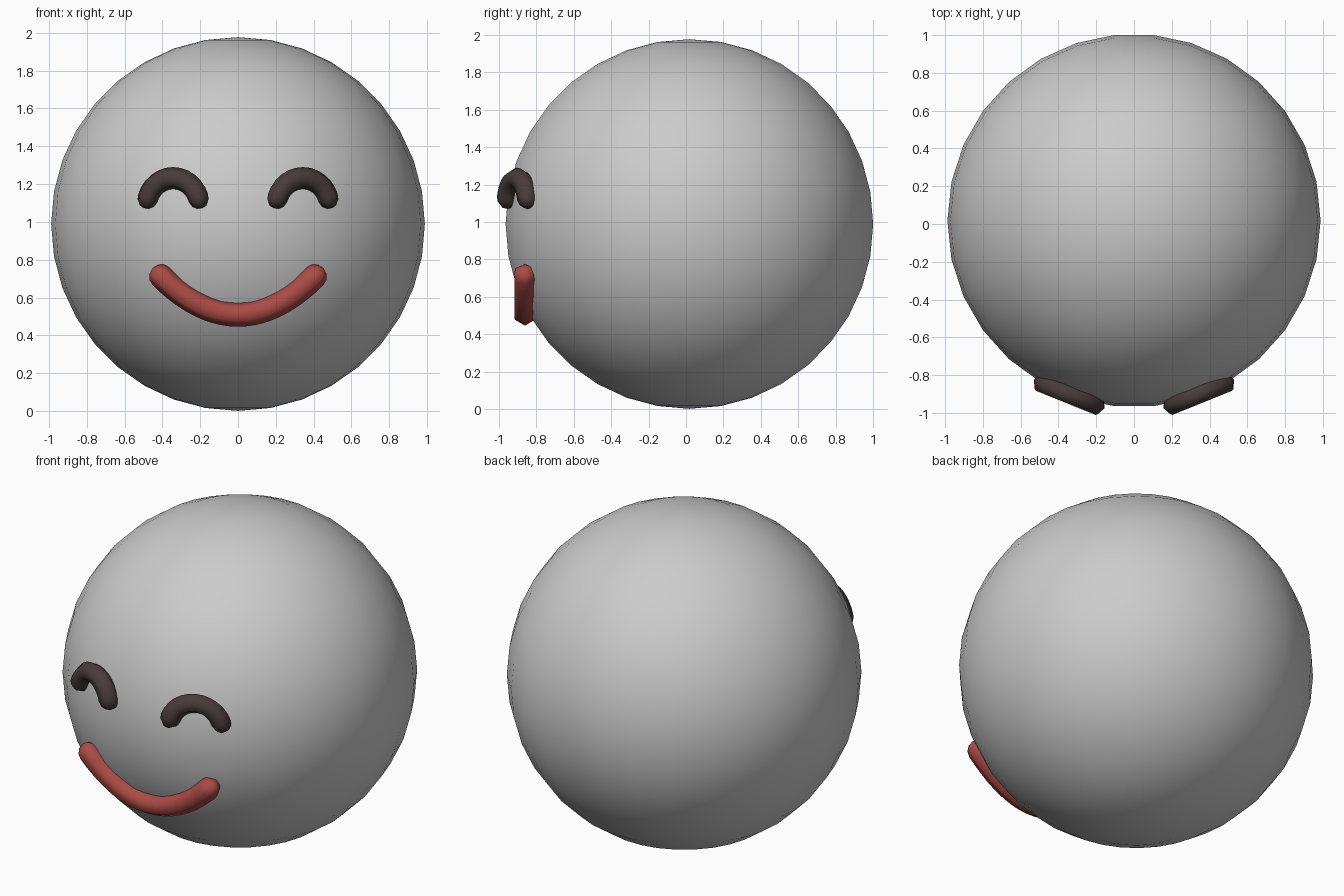
import bpy, bmesh, math
from mathutils import Vector, Matrix

if "Cube" in bpy.data.objects:
    bpy.data.objects.remove(bpy.data.objects["Cube"])


def material(name, color):
    m = bpy.data.materials.new(name)
    m.diffuse_color = color
    m.use_nodes = True
    m.node_tree.nodes["Principled BSDF"].inputs["Base Color"].default_value = m.diffuse_color
    return m


def finish(bm, name, mat=None):
    bmesh.ops.recalc_face_normals(bm, faces=bm.faces)
    for f in bm.faces:
        f.smooth = True
    me = bpy.data.meshes.new(name)
    bm.to_mesh(me)
    bm.free()
    ob = bpy.data.objects.new(name, me)
    bpy.context.collection.objects.link(ob)
    if mat:
        me.materials.append(mat)
    return ob


def tube(name, path, r, mat, matrix, sides=6):
    """Six-sided tube with domed ends along a path given in the xz plane."""
    pts = [Vector((x, 0, z)) for x, z in path]
    tan = [(pts[min(i + 1, len(pts) - 1)] - pts[max(i - 1, 0)]).normalized()
           for i in range(len(pts))]
    dome = [math.radians(a) for a in (0, 30, 60)]
    rings = [(pts[0] - tan[0] * r * math.sin(a), tan[0], r * math.cos(a)) for a in reversed(dome)]
    rings += [(p, t, r) for p, t in zip(pts[1:-1], tan[1:-1])]
    rings += [(pts[-1] + tan[-1] * r * math.sin(a), tan[-1], r * math.cos(a)) for a in dome]
    bm = bmesh.new()
    depth = Vector((0, 1, 0))
    loops = []
    for c, t, rad in rings:
        n = t.cross(depth)
        angs = [2 * math.pi * k / sides for k in range(sides)]
        loops.append([bm.verts.new(c + rad * (n * math.cos(a) + depth * math.sin(a))) for a in angs])
    for a, b in zip(loops, loops[1:]):
        for k in range(sides):
            j = (k + 1) % sides
            bm.faces.new((a[k], a[j], b[j], b[k]))
    # close the dome tips
    for loop, tip in ((loops[0], pts[0] - tan[0] * r), (loops[-1], pts[-1] + tan[-1] * r)):
        v = bm.verts.new(tip)
        for k in range(sides):
            bm.faces.new((loop[k], loop[(k + 1) % sides], v))
    bm.transform(matrix)
    return finish(bm, name, mat)


dark = material("dark_brown", (0.066, 0.045, 0.043, 1))
red = material("red", (0.41, 0.07, 0.06, 1))

# head ball
bm = bmesh.new()
bmesh.ops.create_uvsphere(bm, u_segments=30, v_segments=18, radius=0.988)
# keep vertices on the x axis, flats facing front and back
first = min((v for v in bm.verts if abs(v.co.z) < 1e-4), key=lambda v: -v.co.x)
bm.transform(Matrix.Rotation(-math.atan2(first.co.y, first.co.x), 4, 'Z'))
bm.transform(Matrix.Translation((0, 0.018, 0.989)))
finish(bm, "head")

# smiling closed eyes: circular arcs turned to follow the ball
R, half = 0.152, math.radians(72)
arc = []
for i in range(13):
    a = -half + 2 * half * i / 12
    arc.append((R * math.sin(a), R * (math.cos(a) - 1)))
for side, label in ((-1, "left"), (1, "right")):
    place = Matrix.Translation((side * 0.343, -0.9, 1.232)) @ \
        Matrix.Rotation(side * math.radians(22), 4, 'Z')
    tube("eye_" + label, arc, 0.058, dark, place)

# smiling mouth: shallow parabola
smile = [(x, 0.2 * (x / 0.405) ** 2) for x in (0.405 * (i / 10 - 1) for i in range(21))]
tube("mouth", smile, 0.065, red, Matrix.Translation((0, -0.861, 0.511)))
